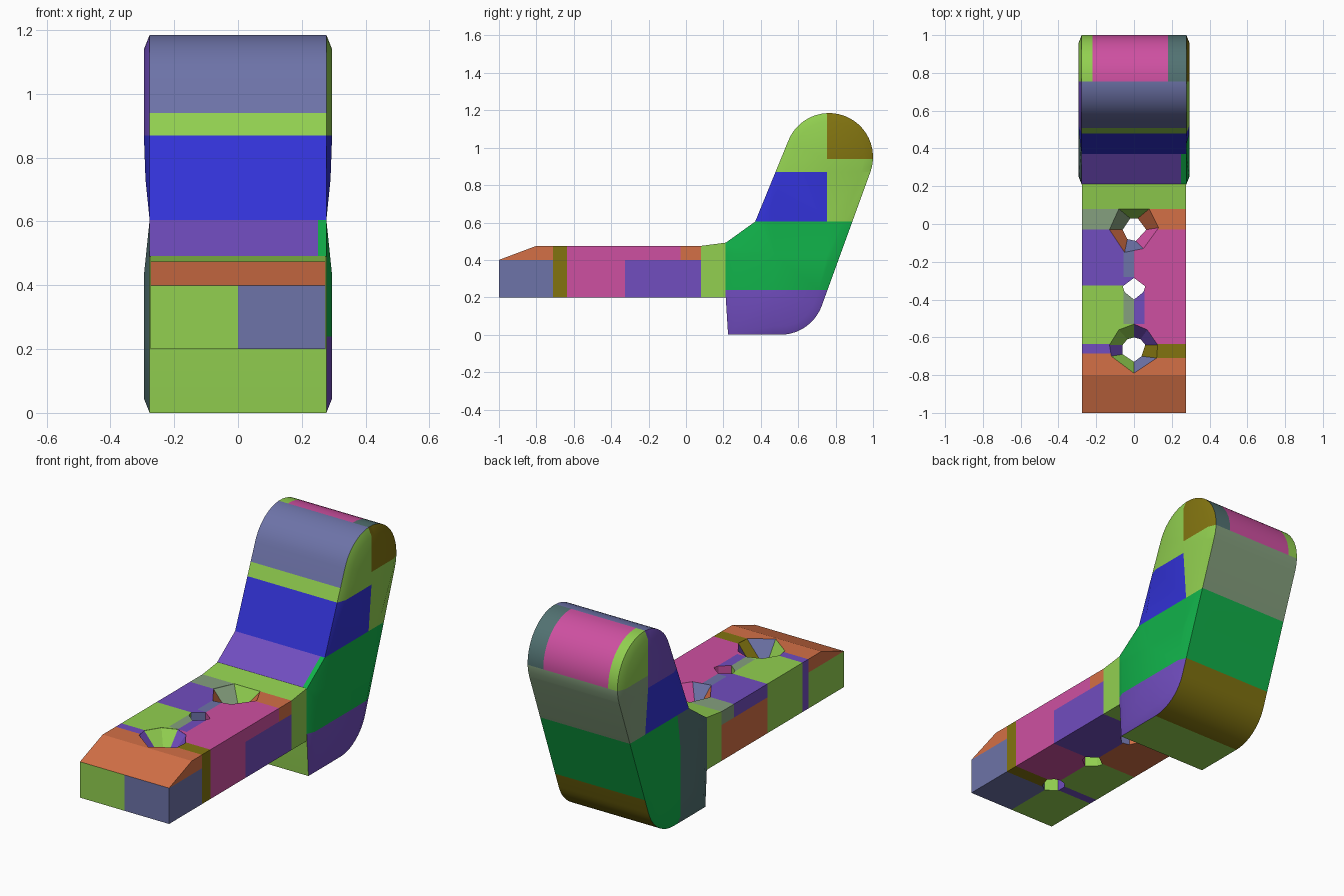
import bpy, bmesh, math

cube = bpy.data.objects.get("Cube")
if cube:
    bpy.data.objects.remove(cube, do_unlink=True)

# Flat colours (sRGB 0-255, stored as linear)
COLOURS = {
    "lime": (146, 208, 80), "slate": (109, 115, 168), "purple": (113, 77, 191),
    "pink": (206, 80, 161), "orange": (212, 112, 70), "olive": (130, 116, 16),
    "green": (17, 178, 74), "blue": (50, 50, 215), "sage": (133, 160, 126),
    "teal": (82, 114, 114)}
NAMES = list(COLOURS)


def linear(v):
    v /= 255
    return v / 12.92 if v <= 0.04045 else ((v + 0.055) / 1.055) ** 2.4


MATERIALS = []
for name, rgb in COLOURS.items():
    mat = bpy.data.materials.new(name)
    col = tuple(linear(v) for v in rgb) + (1.0,)
    mat.use_nodes = True
    mat.diffuse_color = col
    bsdf = mat.node_tree.nodes["Principled BSDF"]
    bsdf.inputs["Base Color"].default_value = col
    bsdf.inputs["Roughness"].default_value = 0.7
    MATERIALS.append(mat)


def finish(bm, name):
    mesh = bpy.data.meshes.new(name)
    bm.to_mesh(mesh)
    bm.free()
    obj = bpy.data.objects.new(name, mesh)
    bpy.context.collection.objects.link(obj)
    for mat in MATERIALS:
        mesh.materials.append(mat)
    return obj


def prism(profile, half):
    """Side profile (y, z) extruded across x."""
    bm = bmesh.new()
    rings = [[bm.verts.new((x, y, z)) for y, z in profile] for x in (-half, half)]
    for ring in rings:
        bm.faces.new(ring)
    n = len(profile)
    for i in range(n):
        j = (i + 1) % n
        bm.faces.new((rings[0][i], rings[0][j], rings[1][j], rings[1][i]))
    bmesh.ops.recalc_face_normals(bm, faces=bm.faces)
    return bm


def cut(bm, axis, values):
    no = [0, 0, 0]
    no[axis] = 1
    for v in values:
        bmesh.ops.bisect_plane(bm, geom=bm.verts[:] + bm.edges[:] + bm.faces[:], dist=1e-5,
                               plane_co=[v * k for k in no], plane_no=no)


def paint(bm, rule):
    bm.normal_update()
    for f in bm.faces:
        f.material_index = NAMES.index(rule(f.calc_center_median(), f.normal))


def arc(cy, cz, r, a0, a1, n):
    angles = [math.radians(a0 + (a1 - a0) * i / n) for i in range(n + 1)]
    return [(cy + r * math.cos(a), cz + r * math.sin(a)) for a in angles]


# Upright body: rounded, leaning profile with gently bulging sides
profile = [(0.225, 0), (0.21, 0.24), (0.21, 0.49), (0.37, 0.605)]
profile += arc(0.765, 0.95, 0.235, 160, -20, 24)
profile += arc(0.505, 0.235, 0.235, -20, -90, 10)
bm = prism(profile, 0.277)
bm.normal_update()
caps = [f for f in bm.faces if abs(f.normal.x) > 0.9]
bmesh.ops.inset_individual(bm, faces=caps, thickness=0.045, use_even_offset=True)
for f in caps:
    f.material_index = 1        # marks the inset side panels until they are painted
cut(bm, 2, (0.24, 0.43, 0.605, 0.87, 0.94))
cut(bm, 1, (0.47, 0.755))
cut(bm, 0, (-0.22, 0.18, 0.25))
for v in {v for f in bm.faces if f.material_index == 1 for v in f.verts}:
    bulge = 0.018 * min(1, abs(v.co.z - 0.605) / 0.175)
    v.co.x += math.copysign(bulge, v.co.x)


def body_colour(c, n):
    if n.x > 0.5:
        if c.z > 0.605:
            if c.y > 0.755 and c.z > 0.94:
                return "olive"
            return "blue" if c.z < 0.87 and c.y < 0.755 else "lime"
        return "green" if c.z > 0.24 else "purple"
    if n.x < -0.5:
        if c.z < 0.605:
            return "teal" if c.y < 0.47 else "green"
        if c.y < 0.755:
            return "purple" if c.z > 0.87 else "blue"
        return "lime" if c.z > 0.94 else "sage"
    if c.z > 0.94:
        if c.y < 0.755:
            return "slate"
        return "lime" if c.x < -0.22 else "pink" if c.x < 0.18 else "teal"
    if n.y > 0.05:
        return "sage" if c.z > 0.605 else "green" if c.z > 0.24 else "olive"
    if c.z > 0.87:
        return "lime"
    if c.z > 0.605:
        return "blue"
    if c.z > 0.49:
        return "green" if c.x > 0.25 else "purple"
    return "lime"


paint(bm, body_colour)
body = finish(bm, "upright_body")
bpy.ops.object.select_all(action="DESELECT")
bpy.context.view_layer.objects.active = body
body.select_set(True)
bpy.ops.object.shade_smooth_by_angle(angle=math.radians(30))

# Base plate with a sloped front edge
bm = prism([(-1, 0.2), (-1, 0.4), (-0.8, 0.475), (0.08, 0.475),
            (0.21, 0.492), (0.25, 0.492), (0.25, 0.2)], 0.275)
cut(bm, 0, (-0.055, 0, 0.055))
cut(bm, 1, (-0.71, -0.685, -0.635, -0.53, -0.325, -0.28, -0.14, -0.03, 0.08))
cut(bm, 2, (0.4,))


def plate_colour(c, n):
    upper = c.z > 0.401
    if c.y > 0.08:
        return "lime"
    if n.z > 0.9 and abs(c.x) < 0.055:          # narrow strips between the holes
        if -0.53 < c.y < -0.325:
            return "sage" if c.x < 0 else "purple"
        if -0.28 < c.y < -0.14 and c.x < 0:
            return "slate"
    if c.x > 0:
        if c.y < -0.71:
            return "orange" if upper else "slate"
        if c.y < -0.635:
            return "olive"
        if upper:
            return "pink" if c.y < -0.03 else "orange"
        return "pink" if c.y < -0.325 else "purple"
    if c.y < -0.685:
        return "orange" if upper else "lime"
    if c.y < -0.635:
        return "purple"
    if c.y < -0.325:
        return "lime"
    if upper:
        return "purple" if c.y < -0.03 else "sage"
    return "orange"


paint(bm, plate_colour)
plate = finish(bm, "base_plate")

# Hole cutters: wide mouth tapering to a narrow shaft, one colour per facet
SMALL = [(-.06, -.33), (-.05, -.36), (0, -.4), (.05, -.36), (.06, -.33), (0, -.285)]
HOLES = [
    ([(-.13, -.03), (-.05, -.15), (.05, -.13), (.13, -.02), (.08, .08), (-.08, .08)],
     [(-.06, -.03), (-.035, -.08), (.01, -.09), (.065, -.03), (.02, .03), (-.02, .03)],
     "orange slate pink orange lime sage"),
    (SMALL, SMALL, "lime lime pink pink pink slate"),
    ([(-.13, -.64), (-.12, -.7), (0, -.79), (.12, -.71),
      (.125, -.64), (.07, -.56), (0, -.53), (-.08, -.56)],
     [(-.06, -.64), (-.06, -.69), (0, -.73), (.04, -.7),
      (.06, -.64), (.035, -.61), (0, -.6), (-.035, -.61)],
     "purple lime slate olive purple purple lime lime")]
bm = bmesh.new()
for mouth, shaft, colours in HOLES:
    rings = [[bm.verts.new((x, y, z)) for x, y in pts]
             for pts, z in ((mouth, 0.52), (mouth, 0.474), (shaft, 0.39), (shaft, 0.15))]
    n = len(mouth)
    bm.faces.new(rings[0])
    bm.faces.new(rings[-1][::-1])
    for a, b in zip(rings, rings[1:]):
        for i, colour in enumerate(colours.split()):
            j = (i + 1) % n
            f = bm.faces.new((a[i], b[i], b[j], a[j]))
            f.material_index = NAMES.index(colour)
bmesh.ops.recalc_face_normals(bm, faces=bm.faces)
cutter = finish(bm, "hole_cutter")
cutter.hide_render = True

boolean = plate.modifiers.new("holes", "BOOLEAN")
boolean.operation = "DIFFERENCE"
boolean.solver = "EXACT"
boolean.object = cutter
bpy.context.view_layer.objects.active = plate
bpy.ops.object.modifier_apply(modifier=boolean.name)
bpy.data.objects.remove(cutter, do_unlink=True)
